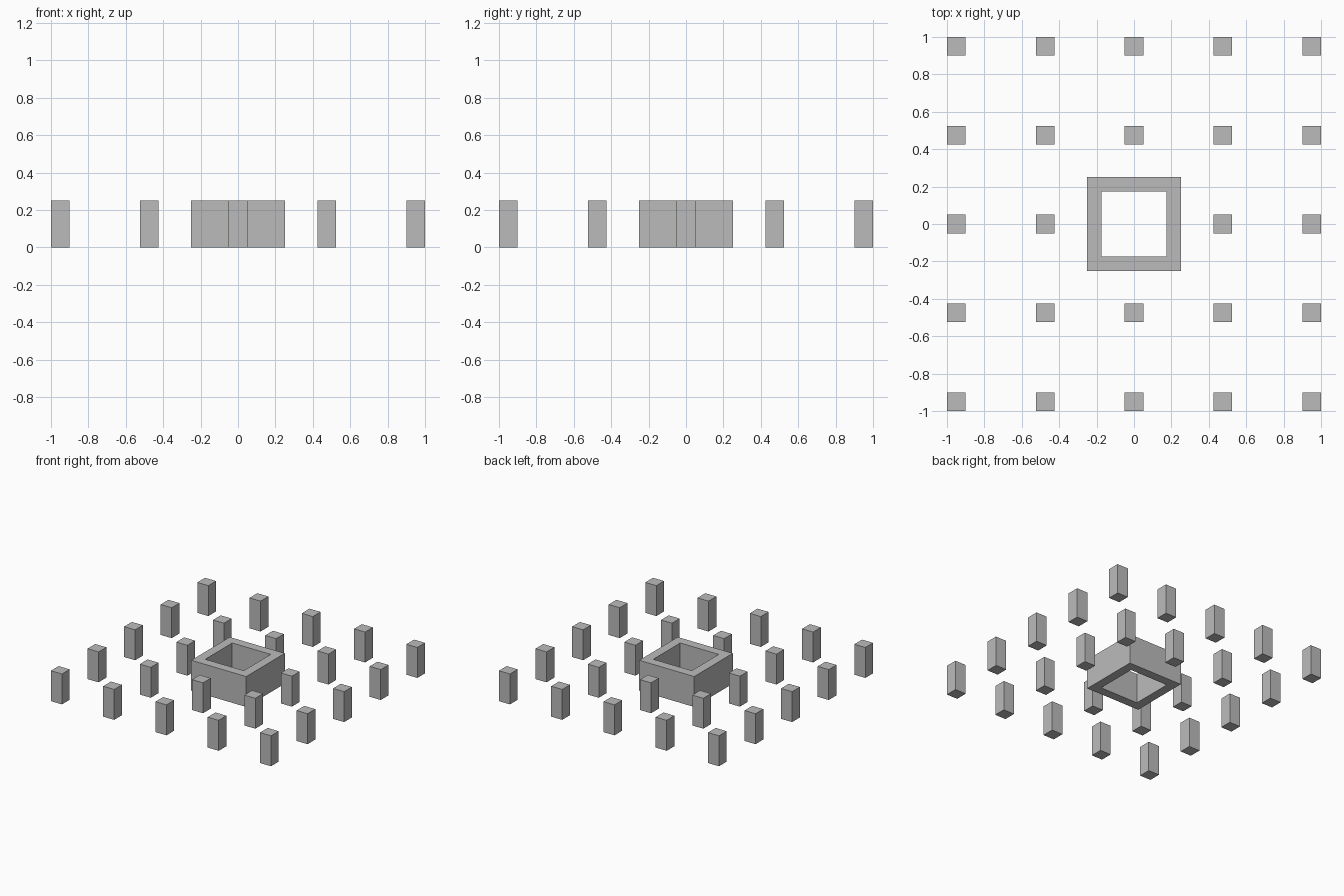
import bpy
import bmesh

if "Cube" in bpy.data.objects:
    bpy.data.objects.remove(bpy.data.objects["Cube"])

HEIGHT = 0.25
SPACING = 0.475
PILLAR = 0.10
OUTER, INNER = 0.25, 0.175

stone = bpy.data.materials.new("stone_grey")
stone.diffuse_color = (0.5, 0.5, 0.5, 1)
stone.use_nodes = True
stone.node_tree.nodes["Principled BSDF"].inputs["Base Color"].default_value = stone.diffuse_color


def add_object(name, bm):
    bmesh.ops.recalc_face_normals(bm, faces=bm.faces)
    mesh = bpy.data.meshes.new(name)
    bm.to_mesh(mesh)
    bm.free()
    mesh.materials.append(stone)
    obj = bpy.data.objects.new(name, mesh)
    bpy.context.collection.objects.link(obj)
    return obj


def pillar(name, x, y):
    bm = bmesh.new()
    bmesh.ops.create_cube(bm, size=1)
    bmesh.ops.scale(bm, vec=(PILLAR, PILLAR, HEIGHT), verts=bm.verts)
    bmesh.ops.translate(bm, vec=(0, 0, HEIGHT / 2), verts=bm.verts)
    add_object(name, bm).location = (x, y, 0)


# Grid of square pillars, leaving the centre free
for i in range(-2, 3):
    for j in range(-2, 3):
        if (i, j) != (0, 0):
            pillar(f"pillar_{i + 3}_{j + 3}", i * SPACING, j * SPACING)

# Central square wall, open at top and bottom
bm = bmesh.new()
corners = [(-1, -1), (1, -1), (1, 1), (-1, 1)]
rings = [[bm.verts.new((x * r, y * r, z)) for x, y in corners]
         for r, z in ((OUTER, 0), (OUTER, HEIGHT), (INNER, HEIGHT), (INNER, 0))]
for k in range(4):
    a, b = rings[k], rings[(k + 1) % 4]
    for n in range(4):
        m = (n + 1) % 4
        bm.faces.new((a[n], a[m], b[m], b[n]))
add_object("central_square_wall", bm)
